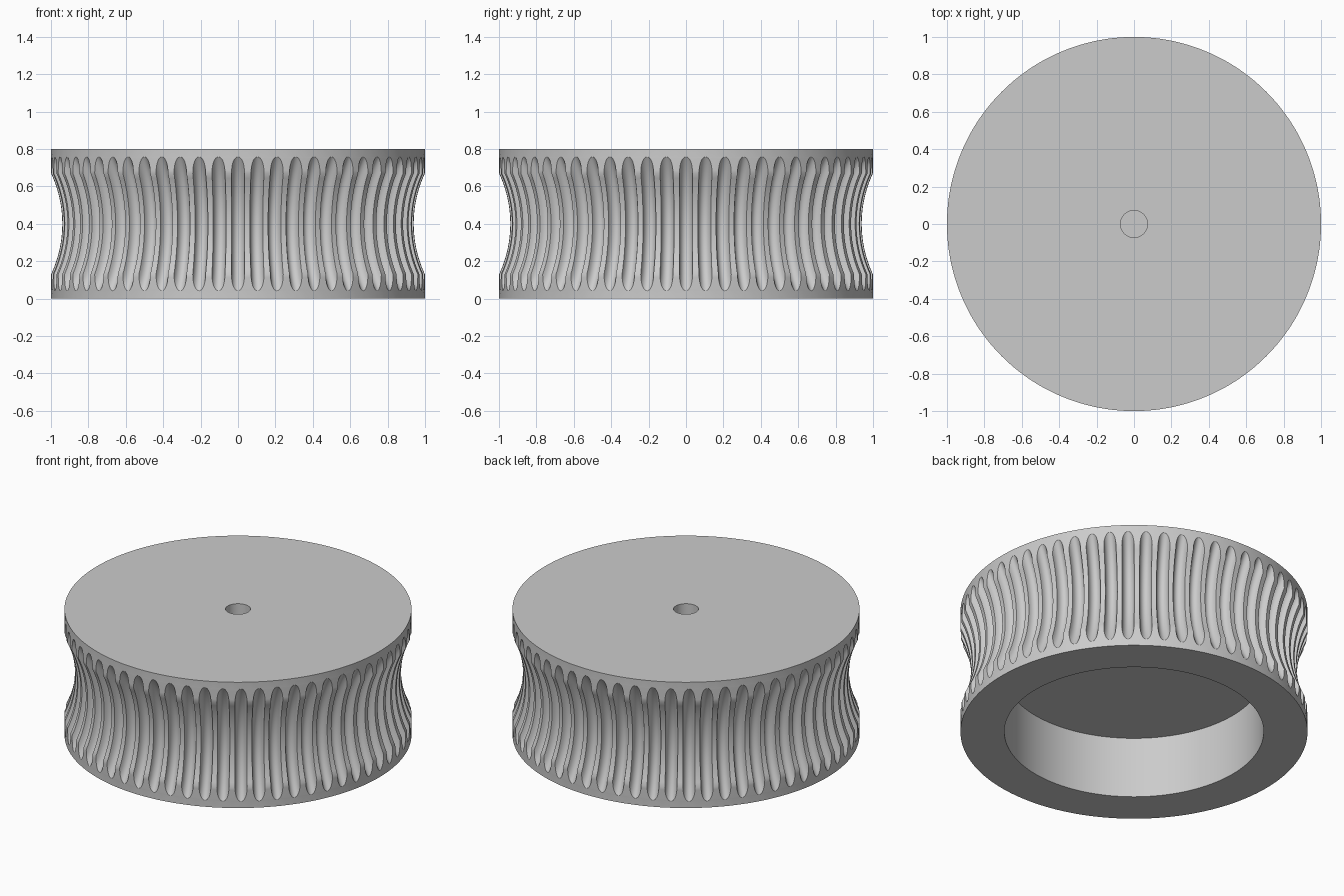
import bpy, bmesh, math

cube = bpy.data.objects.get("Cube")
if cube:
    bpy.data.objects.remove(cube, do_unlink=True)

grey = bpy.data.materials.new("light grey")
grey.use_nodes = True
grey.diffuse_color = (0.6, 0.6, 0.6, 1)
grey.node_tree.nodes["Principled BSDF"].inputs["Base Color"].default_value = (0.6, 0.6, 0.6, 1)

HEIGHT, MID = 0.8, 0.4
FLUTES = 60
STEP = math.tau / FLUTES
HOLE_R, POCKET_R = 0.072, 0.747
POCKET_TOP, INSERT_BOTTOM = 0.733, 0.387

# Waist arc: concave throat between two straight rims
HALF, SAG = 0.27, 0.06
ARC_R = (HALF ** 2 + SAG ** 2) / (2 * SAG)
ARC_C = 1 - SAG + ARC_R
FLUTE_W, FLUTE_D = 0.035, 0.042          # half width and depth of each flute
TIP = math.sqrt((ARC_R + FLUTE_D) ** 2 - (ARC_C - 1) ** 2)
SEGS = 8                                  # facets across one flute
LAND = 2                                  # facets across one ridge
COLS = SEGS + LAND


def plain_ring(r, z):
    return [(r * math.cos(a), r * math.sin(a), z)
            for a in (STEP * (i - SEGS / 2) / COLS for i in range(FLUTES * COLS))]


def fluted_ring(h):
    """One ring of the worn face, h above or below the middle."""
    r0 = min(1, ARC_C - math.sqrt(ARC_R ** 2 - h * h))
    q0 = max(0, math.hypot(ARC_C - r0, h) - ARC_R)
    w = FLUTE_W * math.sqrt(max(0, 1 - (q0 / FLUTE_D) ** 2))
    edge = w / r0
    ring = []
    for k in range(FLUTES):
        for i in range(COLS):
            if i <= SEGS:
                x = -w * math.cos(math.pi * i / SEGS)
                q = FLUTE_D * math.sqrt(max(0, 1 - (x / FLUTE_W) ** 2))
                r = min(r0, ARC_C - math.sqrt((ARC_R + q) ** 2 - h * h))
                a = x / r0
            else:
                r = r0
                a = edge + (STEP - 2 * edge) * (i - SEGS) / LAND
            a += k * STEP
            ring.append((r * math.cos(a), r * math.sin(a), MID + h))
    return ring


def finish(obj):
    bpy.context.collection.objects.link(obj)
    obj.data.materials.append(grey)
    bpy.ops.object.select_all(action='DESELECT')
    obj.select_set(True)
    bpy.context.view_layer.objects.active = obj
    bpy.ops.object.shade_smooth_by_angle(angle=math.radians(30))


# Wheel body: closed ring profile from the pocket, round the outside, to the top hole
ends = [HALF + (TIP - HALF) * math.sin(math.pi / 2 * i / 8) for i in range(1, 9)]
middle = [-HALF + 2 * HALF * i / 20 for i in range(21)]
offsets = [-h for h in reversed(ends)] + middle + ends
rings = [plain_ring(HOLE_R, POCKET_TOP), plain_ring(POCKET_R, POCKET_TOP),
         plain_ring(POCKET_R, 0), plain_ring(1, 0)]
rings += [fluted_ring(h) for h in offsets]
rings += [plain_ring(1, HEIGHT), plain_ring(HOLE_R, HEIGHT)]

bm = bmesh.new()
grid = [[bm.verts.new(p) for p in ring] for ring in rings]
count = FLUTES * COLS
for j in range(len(grid)):
    low, high = grid[j], grid[(j + 1) % len(grid)]
    for i in range(count):
        n = (i + 1) % count
        bm.faces.new((low[i], low[n], high[n], high[i]))
bmesh.ops.remove_doubles(bm, verts=bm.verts, dist=0.00002)
bmesh.ops.recalc_face_normals(bm, faces=bm.faces)
mesh = bpy.data.meshes.new("fluted_wheel")
bm.to_mesh(mesh)
bm.free()
finish(bpy.data.objects.new("fluted_wheel", mesh))

# Solid disc seated in the pocket, closing the hole
bm = bmesh.new()
bmesh.ops.create_cone(bm, cap_ends=True, segments=128, radius1=POCKET_R - 0.001,
                      radius2=POCKET_R - 0.001, depth=POCKET_TOP - INSERT_BOTTOM - 0.002)
bmesh.ops.translate(bm, verts=bm.verts, vec=(0, 0, (POCKET_TOP + INSERT_BOTTOM) / 2))
mesh = bpy.data.meshes.new("pocket_disc")
bm.to_mesh(mesh)
bm.free()
finish(bpy.data.objects.new("pocket_disc", mesh))
